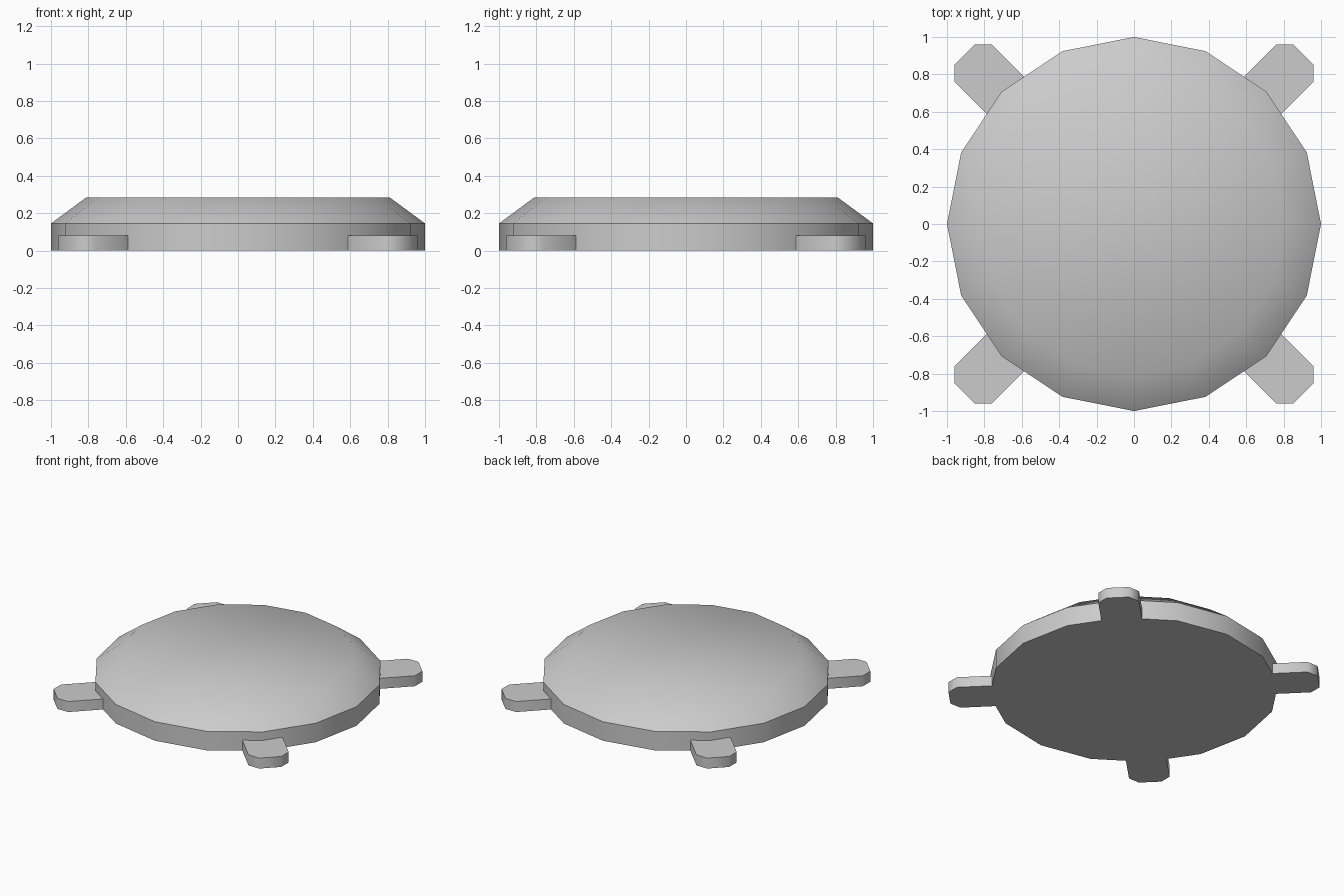
import bpy, bmesh
from math import cos, sin, pi, radians

if "Cube" in bpy.data.objects:
    bpy.data.objects.remove(bpy.data.objects["Cube"])


def make_object(name, bm):
    bmesh.ops.recalc_face_normals(bm, faces=bm.faces)
    mesh = bpy.data.meshes.new(name)
    bm.to_mesh(mesh)
    bm.free()
    ob = bpy.data.objects.new(name, mesh)
    bpy.context.collection.objects.link(ob)
    bpy.ops.object.select_all(action='DESELECT')
    ob.select_set(True)
    bpy.context.view_layer.objects.active = ob
    bpy.ops.object.shade_smooth_by_angle(angle=radians(50))
    return ob


# Disc body: 16-sided rings, straight rim with a sloped shoulder
SIDES = 16
bm = bmesh.new()
rings = []
for r, z in [(1.0, 0.0), (1.0, 0.145), (0.81, 0.285)]:
    rings.append([bm.verts.new((r * cos(2 * pi * i / SIDES),
                                r * sin(2 * pi * i / SIDES), z))
                  for i in range(SIDES)])
for a, b in zip(rings, rings[1:]):
    for i in range(SIDES):
        j = (i + 1) % SIDES
        bm.faces.new((a[i], a[j], b[j], b[i]))
bm.faces.new(rings[0])
bm.faces.new(rings[-1])
make_object("disc_body", bm)

# Four chamfered tabs on the diagonals, flush against the rim
OUTLINE = [(0.972, 0.141), (1.0, 0.0), (0.972, -0.141), (1.216, -0.141),
           (1.28, -0.078), (1.28, 0.078), (1.216, 0.141)]
for k, name in enumerate(["back_right", "back_left", "front_left", "front_right"]):
    c, s = cos(pi / 4 + k * pi / 2), sin(pi / 4 + k * pi / 2)
    bm = bmesh.new()
    low, high = [[bm.verts.new((u * c - v * s, u * s + v * c, z))
                  for u, v in OUTLINE] for z in (0.0, 0.08)]
    bm.faces.new(low)
    bm.faces.new(high)
    n = len(OUTLINE)
    for i in range(2, n):  # the two inner sides stay open against the rim
        j = (i + 1) % n
        bm.faces.new((low[i], low[j], high[j], high[i]))
    make_object("tab_" + name, bm)
